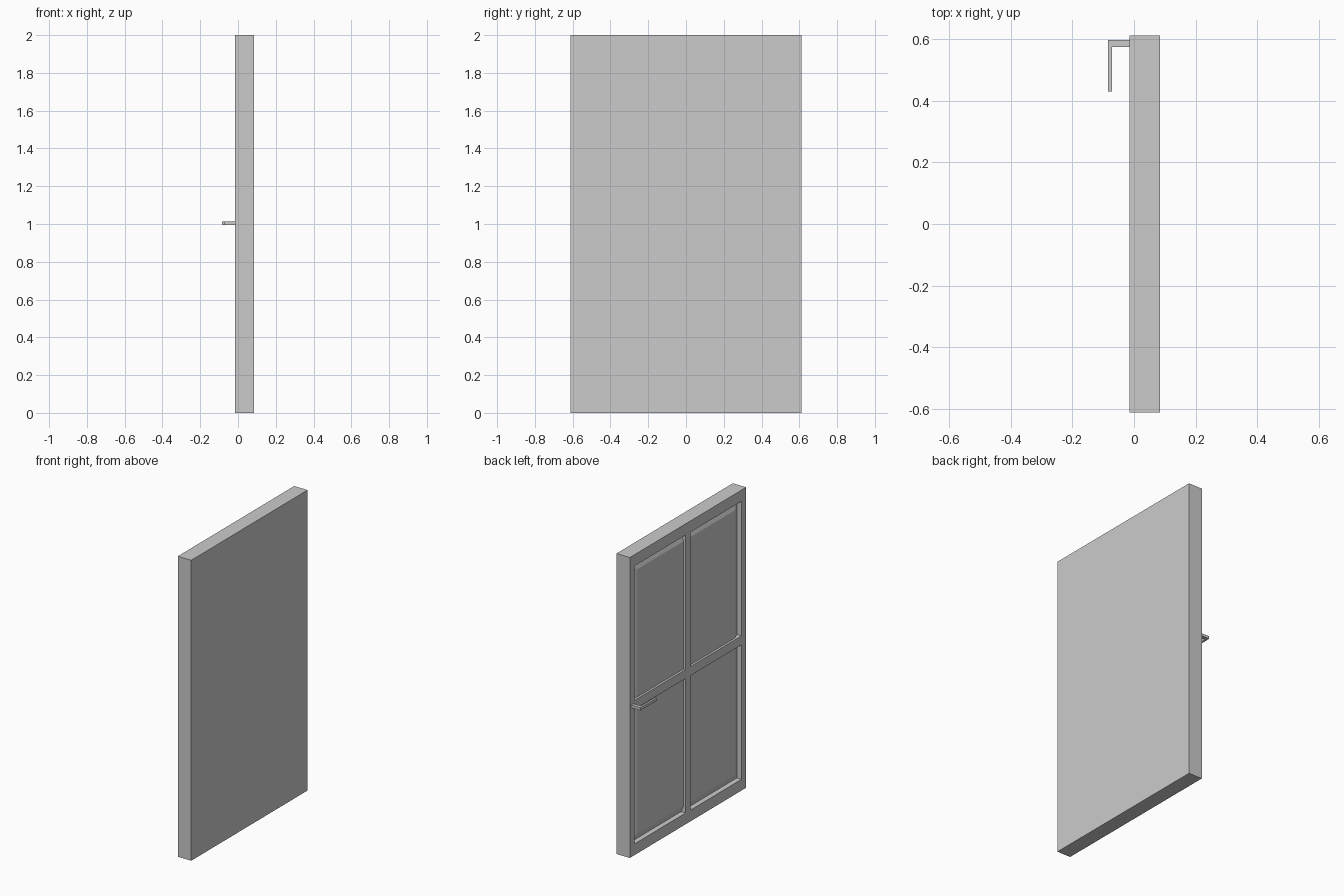
import bpy, bmesh

if "Cube" in bpy.data.objects:
    bpy.data.objects.remove(bpy.data.objects["Cube"])

HALF_W, HEIGHT = 0.612, 2.0
X_FACE, X_DEEP, X_REAR = -0.015, 0.019, 0.084   # face, recess floor, plain side
STILE, RAIL = 0.05, 0.075


def make(name, bm):
    bmesh.ops.recalc_face_normals(bm, faces=bm.faces)
    mesh = bpy.data.meshes.new(name)
    bm.to_mesh(mesh)
    bm.free()
    ob = bpy.data.objects.new(name, mesh)
    bpy.context.collection.objects.link(ob)
    return ob


def prism(name, x, y, z, inset=0.0):
    """Box between (min, max) ranges; inset tapers the -x face."""
    bm = bmesh.new()
    bmesh.ops.create_cube(bm, size=1)
    for v in bm.verts:
        i = inset if v.co.x < 0 else 0
        v.co = (x[v.co.x > 0],
                y[1] - i if v.co.y > 0 else y[0] + i,
                z[1] - i if v.co.z > 0 else z[0] + i)
    return make(name, bm)


# Door slab, plain on the +x side
prism("door_slab", (X_DEEP, X_REAR), (-HALF_W, HALF_W), (0, HEIGHT))

# Outer frame
front = (X_FACE, X_DEEP)
inner_y = HALF_W - STILE
for side, s in (("left", 1), ("right", -1)):
    prism("stile_" + side, front, sorted((s * inner_y, s * HALF_W)), (0, HEIGHT))
prism("bottom_rail", front, (-inner_y, inner_y), (0, RAIL))
prism("top_rail", front, (-inner_y, inner_y), (HEIGHT - RAIL, HEIGHT))

# Raised panel with sloping borders
prism("raised_panel", (0.0, X_DEEP), (-inner_y, inner_y), (RAIL, HEIGHT - RAIL), 0.045)

# Cross bars dividing the panel in four
prism("middle_rail", front, (-inner_y, inner_y), (0.97, 1.03))
for name, z in (("lower_mullion", (RAIL, 0.97)), ("upper_mullion", (1.03, HEIGHT - RAIL))):
    prism(name, front, (-0.026, 0.026), z)

# L-shaped lever handle, extruded upward from its plan outline
outline = [(X_FACE, 0.575), (X_FACE, 0.598), (-0.084, 0.598),
           (-0.084, 0.43), (-0.071, 0.43), (-0.071, 0.575)]
bm = bmesh.new()
face = bm.faces.new([bm.verts.new((x, y, 0.995)) for x, y in outline])
top = bmesh.ops.extrude_face_region(bm, geom=[face])["geom"]
bmesh.ops.translate(bm, vec=(0, 0, 0.018),
                    verts=[g for g in top if isinstance(g, bmesh.types.BMVert)])
make("lever_handle", bm)
